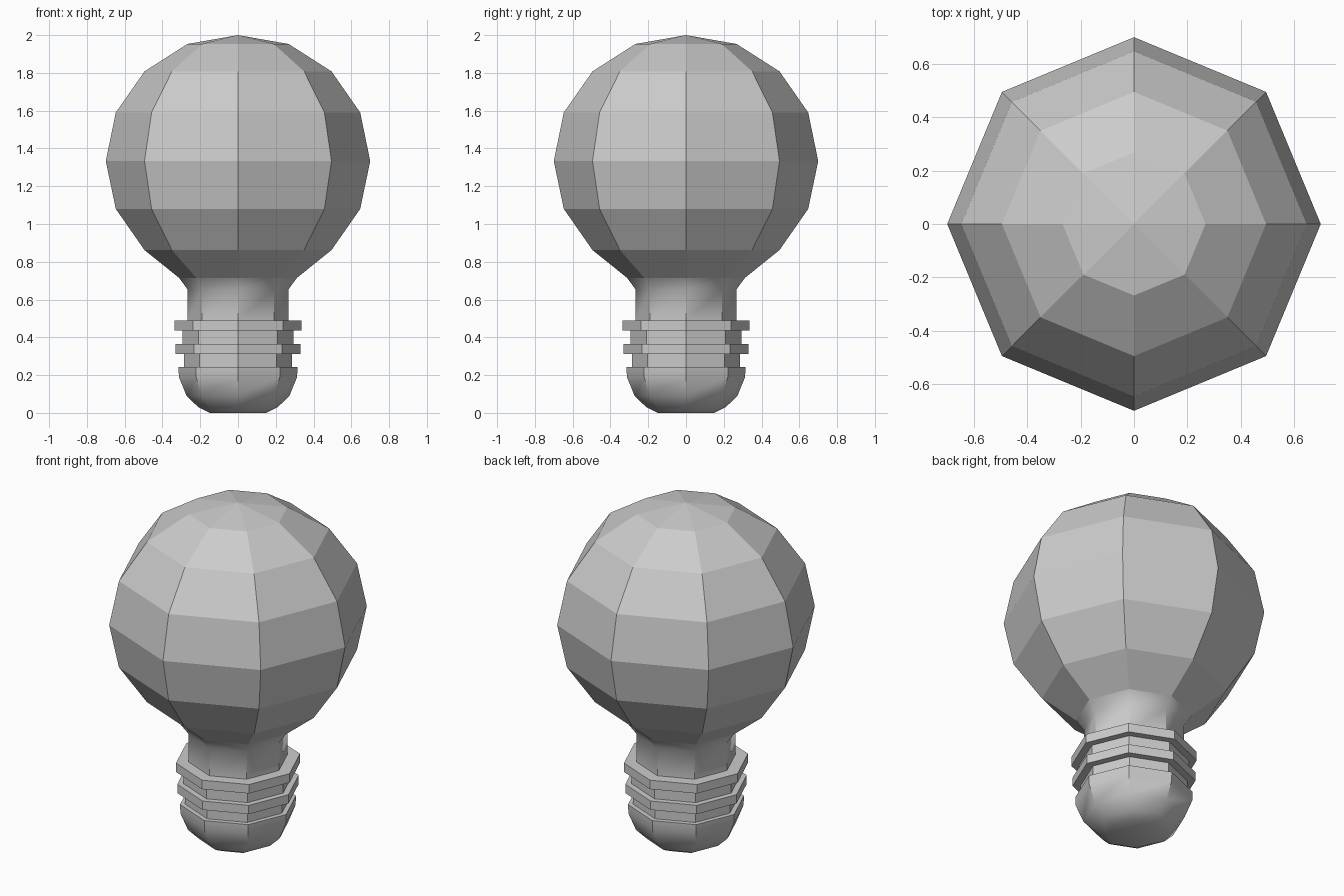
import bpy, bmesh, math

if "Cube" in bpy.data.objects:
    bpy.data.objects.remove(bpy.data.objects["Cube"])

SIDES = 8


def lathe(name, profile, smooth_angle=None):
    """Revolve (radius, z) points into an eight-sided solid; radius 0 is a pole."""
    bm = bmesh.new()
    rings = []
    for r, z in profile:
        if r == 0:
            rings.append([bm.verts.new((0, 0, z))] * SIDES)
        else:
            rings.append([bm.verts.new((r * math.cos(a), r * math.sin(a), z))
                          for a in (i * math.tau / SIDES for i in range(SIDES))])
    for low, high in zip(rings, rings[1:]):
        for i in range(SIDES):
            j = (i + 1) % SIDES
            bm.faces.new(dict.fromkeys((low[i], low[j], high[j], high[i])))
    # flat cap where the profile does not start at a pole
    if profile[0][0] > 0:
        bm.faces.new(rings[0][::-1])
    bmesh.ops.recalc_face_normals(bm, faces=bm.faces)
    mesh = bpy.data.meshes.new(name)
    bm.to_mesh(mesh)
    bm.free()
    obj = bpy.data.objects.new(name, mesh)
    bpy.context.collection.objects.link(obj)
    if smooth_angle:
        bpy.ops.object.select_all(action='DESELECT')
        obj.select_set(True)
        bpy.context.view_layer.objects.active = obj
        bpy.ops.object.shade_smooth_by_angle(angle=math.radians(smooth_angle))
    return obj


# Screw base: rounded foot, stepped thread rings and neck flaring to the globe
foot = [(0.15, 0.0), (0.21, 0.03), (0.272, 0.09), (0.313, 0.19), (0.315, 0.243)]
thread = [(0.287, 0.243), (0.287, 0.312), (0.33, 0.312), (0.33, 0.364),
          (0.295, 0.364), (0.295, 0.437), (0.337, 0.437), (0.337, 0.49)]
neck = [(0.268, 0.49), (0.268, 0.655), (0.312, 0.715)]
lathe("screw_base", foot + thread + neck + [(0, 0.715)], 40)

# Faceted glass globe
globe = [(0.312, 0.715), (0.495, 0.862), (0.647, 1.08), (0.70, 1.333),
         (0.647, 1.59), (0.495, 1.808), (0.268, 1.953), (0, 2.0)]
lathe("glass_globe", [(0, 0.715)] + globe)
